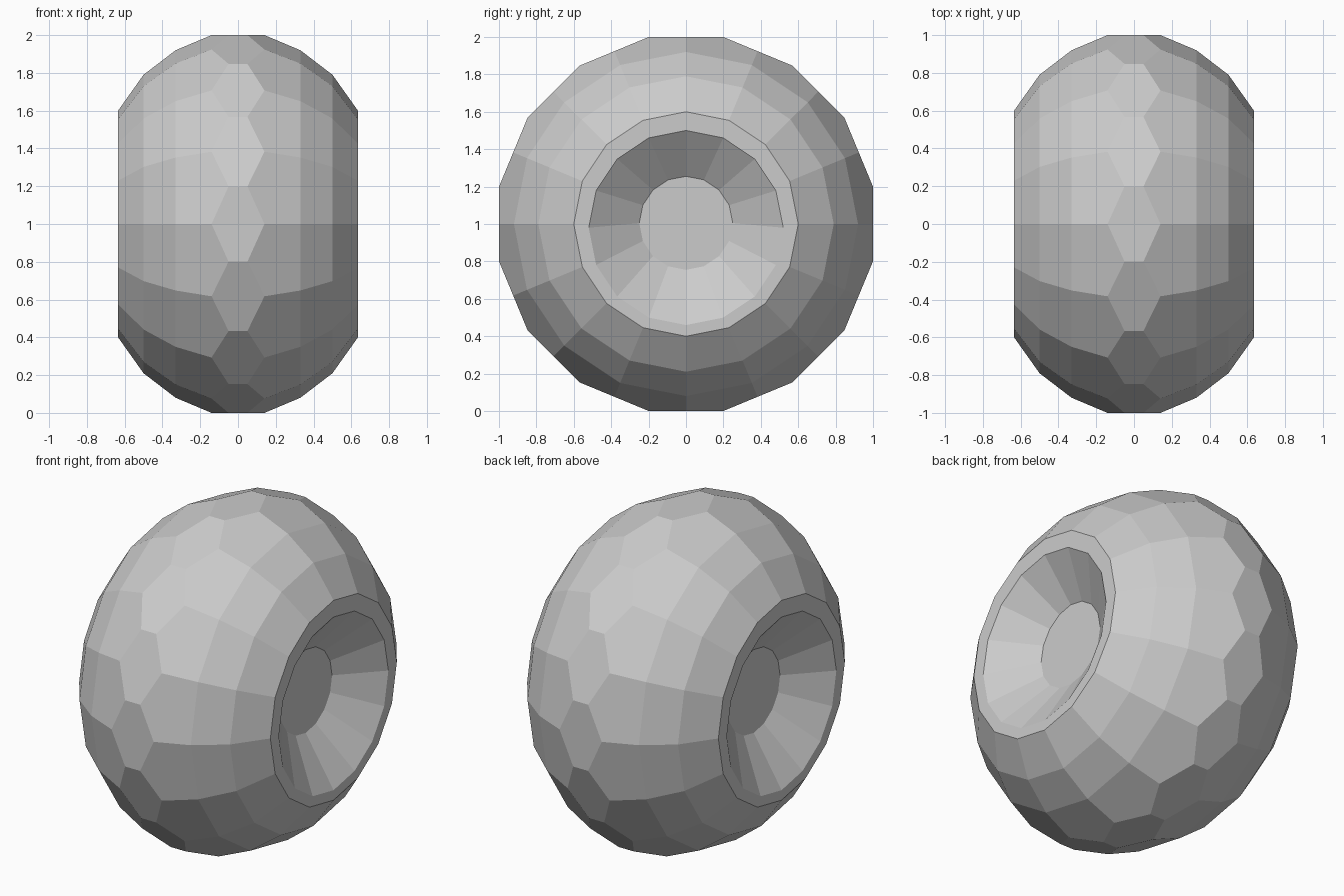
import bpy, bmesh
from math import sin, cos, pi

if "Cube" in bpy.data.objects:
    bpy.data.objects.remove(bpy.data.objects["Cube"])

N = 16
STEP = 2 * pi / N
bm = bmesh.new()


def vert(x, r, a, zc=1.0):
    return bm.verts.new((x, r * sin(a), zc + r * cos(a)))


# Each ring: half width, radius, height of its centre (tread, sidewall, rim, dish, hub)
PROFILE = [(0.14, 1.0, 1.0), (0.33, 0.92, 1.0), (0.50, 0.79, 1.0),
           (0.635, 0.60, 1.0), (0.635, 0.52, 0.98), (0.45, 0.25, 1.005)]

tread = {}
for s in (1, -1):
    # Zigzag points between neighbouring hexagons
    zig = [vert(s * 0.05, 1 / cos(STEP / 2), (i + 0.5) * STEP) for i in range(N)]
    rings = [[vert(s * x, r, i * STEP, zc) for i in range(N)] for x, r, zc in PROFILE]
    tread[s] = (zig, rings[0])
    for i in range(N):
        j = (i + 1) % N
        # Pentagon shoulder next to the zigzag
        bm.faces.new((rings[0][i], zig[i], rings[0][j], rings[1][j], rings[1][i]))
        # Sidewall, rim and dish
        for a, b in zip(rings[1:], rings[2:]):
            bm.faces.new((a[i], a[j], b[j], b[i]))
    # Hub disc
    bm.faces.new(rings[-1])

# Hexagons around the middle of the tread
(zr, pr), (zl, pl) = tread[1], tread[-1]
for i in range(N):
    bm.faces.new((zr[i - 1], pr[i], zr[i], zl[i], pl[i], zl[i - 1]))

bmesh.ops.recalc_face_normals(bm, faces=bm.faces)
mesh = bpy.data.meshes.new("wheel")
bm.to_mesh(mesh)
bm.free()
bpy.context.collection.objects.link(bpy.data.objects.new("wheel", mesh))
